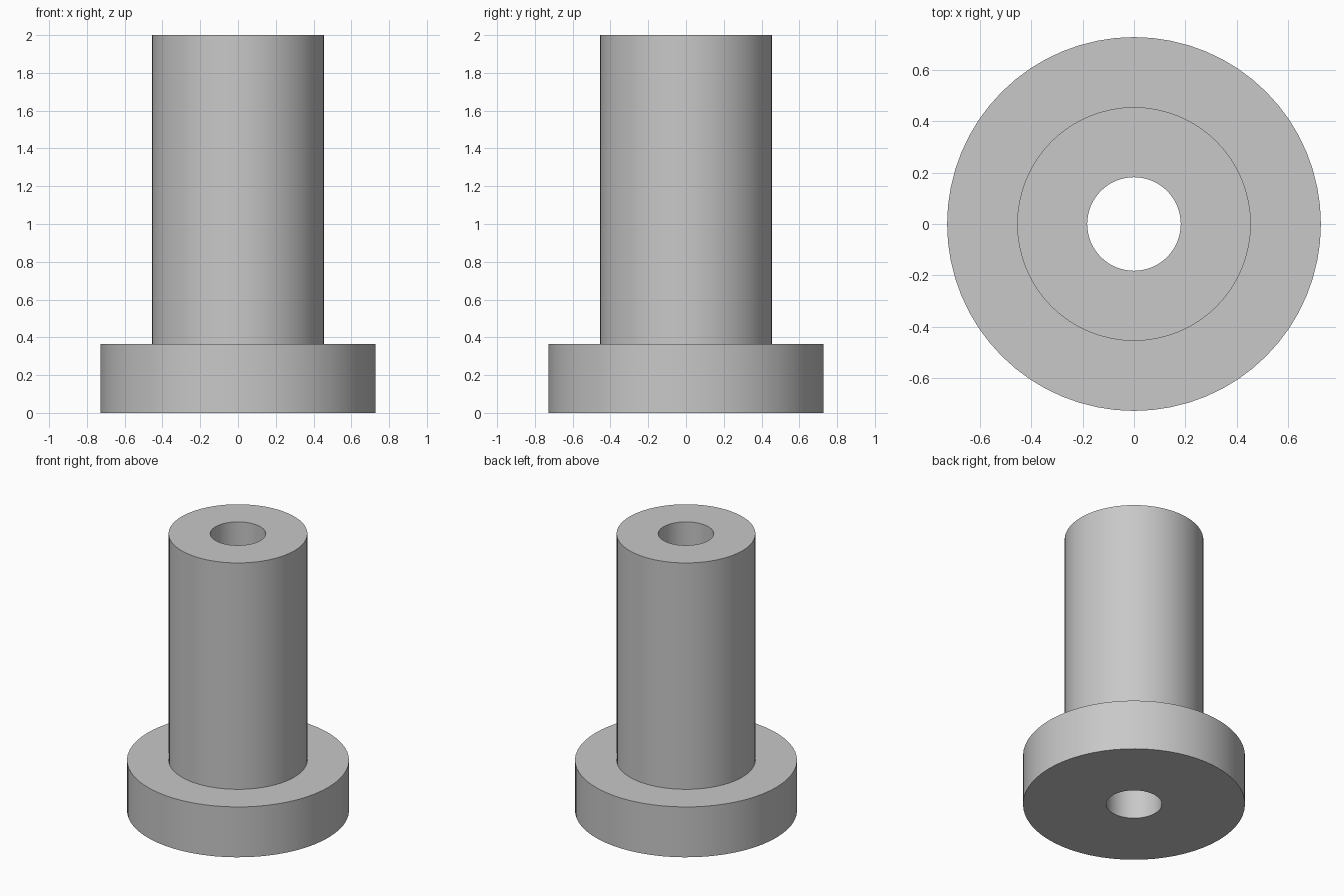
import bpy, bmesh, math

if "Cube" in bpy.data.objects:
    bpy.data.objects.remove(bpy.data.objects["Cube"])

SEGMENTS = 64
BORE, BODY, FLANGE = 0.182, 0.4545, 0.727   # radii
FLANGE_TOP, HEIGHT = 0.364, 2.0

# Closed half-section (radius, height) of the flanged bushing
profile = [(BORE, 0), (FLANGE, 0), (FLANGE, FLANGE_TOP),
           (BODY, FLANGE_TOP), (BODY, HEIGHT), (BORE, HEIGHT)]

# Revolve the section around z
bm = bmesh.new()
verts = [bm.verts.new((r, 0, z)) for r, z in profile]
edges = [bm.edges.new((v, verts[(i + 1) % len(verts)])) for i, v in enumerate(verts)]
bmesh.ops.spin(bm, geom=verts + edges, cent=(0, 0, 0), axis=(0, 0, 1),
               angle=math.tau, steps=SEGMENTS, use_merge=False)
bmesh.ops.remove_doubles(bm, verts=bm.verts, dist=1e-4)
bmesh.ops.recalc_face_normals(bm, faces=bm.faces)
mesh = bpy.data.meshes.new("flanged_bushing")
bm.to_mesh(mesh)
bm.free()

bushing = bpy.data.objects.new("flanged_bushing", mesh)
bpy.context.collection.objects.link(bushing)

# Plain grey finish
grey = bpy.data.materials.new("light grey")
grey.diffuse_color = (0.58, 0.58, 0.58, 1)
grey.use_nodes = True
grey.node_tree.nodes["Principled BSDF"].inputs["Base Color"].default_value = grey.diffuse_color
mesh.materials.append(grey)

# Smooth walls with crisp rims
bpy.context.view_layer.objects.active = bushing
bushing.select_set(True)
bpy.ops.object.shade_smooth_by_angle(angle=math.radians(30))
